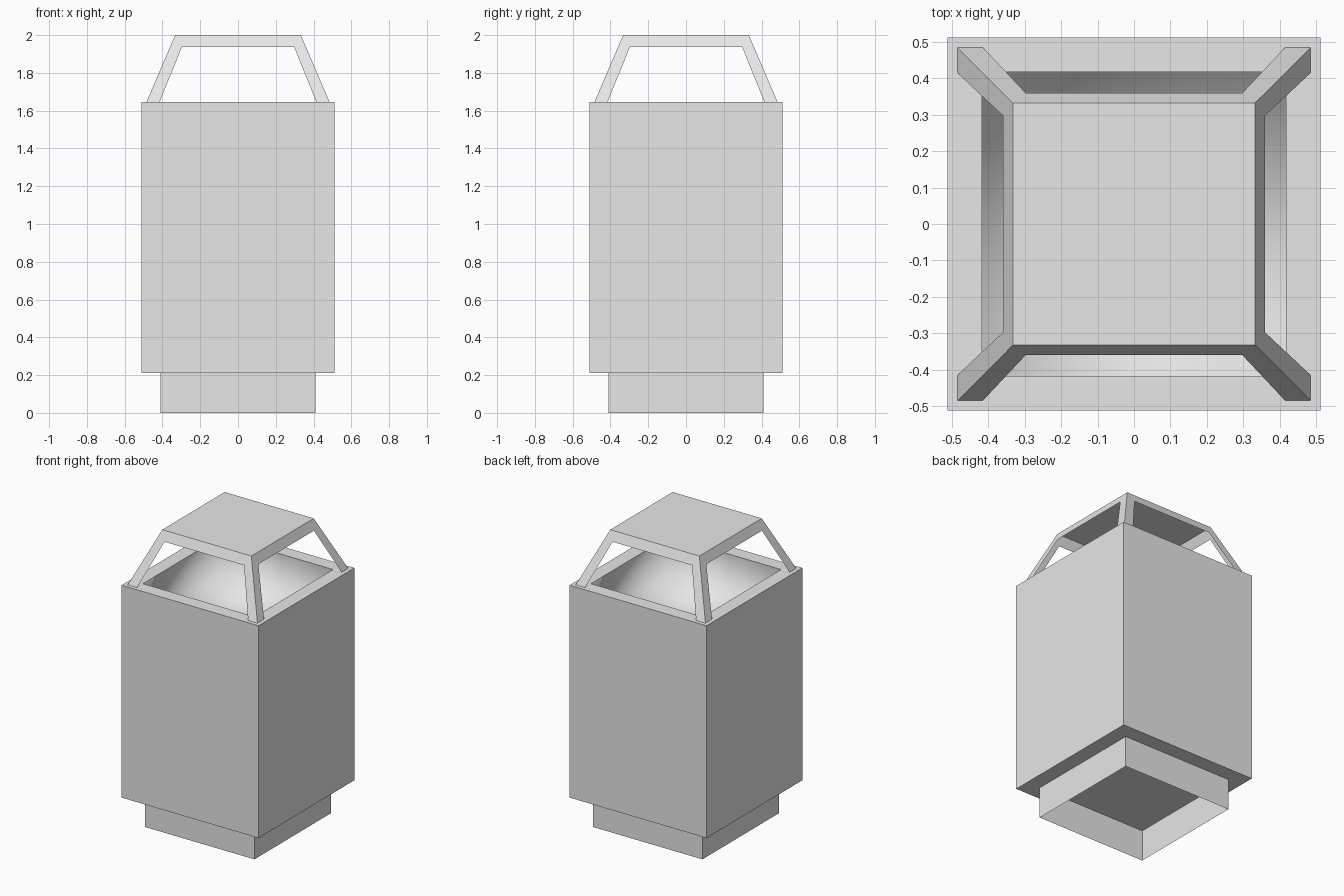
import bpy
import bmesh

cube = bpy.data.objects.get("Cube")
if cube:
    bpy.data.objects.remove(cube, do_unlink=True)

grey = bpy.data.materials.new("light_grey")
grey.use_nodes = True
grey.diffuse_color = (0.8, 0.8, 0.8, 1)
grey.node_tree.nodes["Principled BSDF"].inputs["Base Color"].default_value = (0.8, 0.8, 0.8, 1)

BASE_TOP, RIM, TOP = 0.21, 1.645, 2.0
BODY, INNER, BASE = 0.512, 0.418, 0.41


def ring(bm, half, z):
    """Square ring of four vertices, counter-clockwise from the front left."""
    return [bm.verts.new((x * half, y * half, z))
            for x, y in ((-1, -1), (1, -1), (1, 1), (-1, 1))]


def bridge(bm, low, high):
    """Four side faces between two square rings."""
    return [bm.faces.new((low[i], low[(i + 1) % 4], high[(i + 1) % 4], high[i]))
            for i in range(4)]


def finish(bm, name):
    mesh = bpy.data.meshes.new(name)
    bm.to_mesh(mesh)
    bm.free()
    mesh.materials.append(grey)
    obj = bpy.data.objects.new(name, mesh)
    bpy.context.collection.objects.link(obj)
    return obj


# Base: thin square skirt, open underneath
bm = bmesh.new()
bridge(bm, ring(bm, BASE, 0), ring(bm, BASE, BASE_TOP))
finish(bm, "base_skirt")

# Body: square box with a flat rim and a smooth shaded recess
bm = bmesh.new()
bottom, top = ring(bm, BODY, BASE_TOP), ring(bm, BODY, RIM)
rim, floor = ring(bm, INNER, RIM), ring(bm, INNER, RIM - 0.27)
bm.faces.new(bottom[::-1])
bridge(bm, bottom, top)
bridge(bm, top, rim)
recess = bridge(bm, rim, floor)
recess.append(bm.faces.new(floor))
for face in recess:
    face.smooth = True
for edge in bm.edges:
    if all(v in rim for v in edge.verts):
        edge.smooth = False
finish(bm, "bin_body")

# Hood: sloping thin shell with a flat lid and an open window on each side
FOOT, LID = 0.485, 0.333
LINTEL = 1.938
LINTEL_OUT = LID + (FOOT - LID) * (TOP - LINTEL) / (TOP - RIM)
WINDOW_LOW, WINDOW_HIGH = 0.415, 0.297

bm = bmesh.new()
lid = ring(bm, LID, TOP)
bm.faces.new(lid)
mid = ring(bm, LINTEL_OUT, LINTEL)
foot = ring(bm, FOOT, RIM)
for i in range(4):
    j = (i + 1) % 4

    def along(a, b, half, width):
        """Points on a ring side at the window's two edges."""
        t = (1 - width / half) / 2
        return (bm.verts.new(a.co.lerp(b.co, t)), bm.verts.new(b.co.lerp(a.co, t)))

    high_l, high_r = along(mid[i], mid[j], LINTEL_OUT, WINDOW_HIGH)
    low_l, low_r = along(foot[i], foot[j], FOOT, WINDOW_LOW)
    bm.faces.new((mid[i], high_l, high_r, mid[j], lid[j], lid[i]))
    bm.faces.new((foot[i], low_l, high_l, mid[i]))
    bm.faces.new((low_r, foot[j], mid[j], high_r))
finish(bm, "hood")
